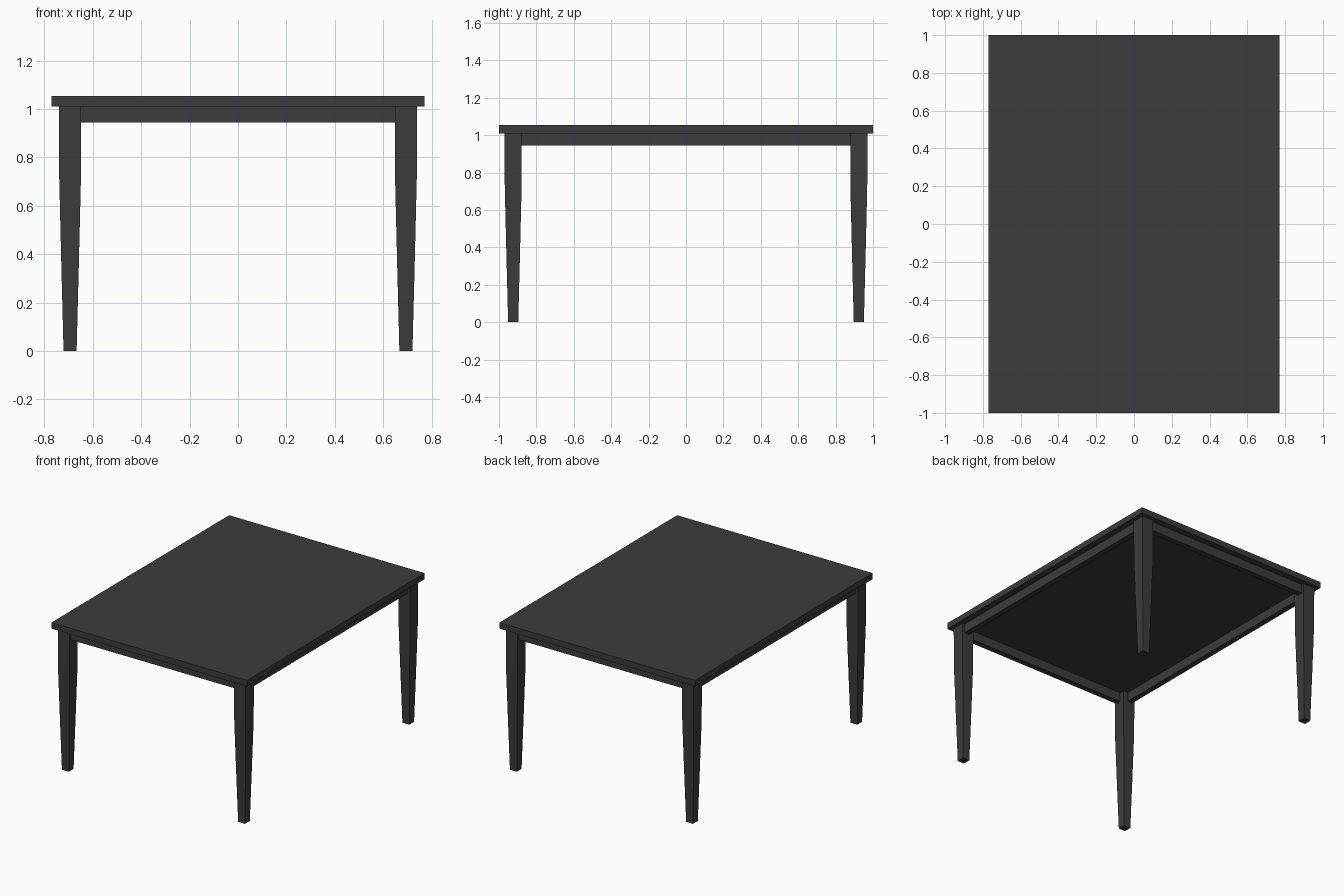
import bpy, bmesh

if "Cube" in bpy.data.objects:
    bpy.data.objects.remove(bpy.data.objects["Cube"])

mat = bpy.data.materials.new("dark_grey")
mat.diffuse_color = (0.045, 0.045, 0.045, 1)
mat.use_nodes = True
mat.node_tree.nodes["Principled BSDF"].inputs["Base Color"].default_value = mat.diffuse_color


def finish(name, bm):
    bmesh.ops.recalc_face_normals(bm, faces=bm.faces)
    me = bpy.data.meshes.new(name)
    bm.to_mesh(me)
    bm.free()
    me.materials.append(mat)
    ob = bpy.data.objects.new(name, me)
    bpy.context.collection.objects.link(ob)
    return ob


def loft(name, cx, cy, sections):
    """Square-section post through (z, half width) sections."""
    bm = bmesh.new()
    rings = [[bm.verts.new((cx + sx * h, cy + sy * h, z))
              for sx, sy in ((-1, -1), (1, -1), (1, 1), (-1, 1))]
             for z, h in sections]
    for a, b in zip(rings, rings[1:]):
        for i in range(4):
            j = (i + 1) % 4
            bm.faces.new((a[i], a[j], b[j], b[i]))
    bm.faces.new(rings[0])
    bm.faces.new(rings[-1])
    return finish(name, bm)


def box(name, x0, x1, y0, y1, z0, z1):
    bm = bmesh.new()
    bmesh.ops.create_cube(bm, size=1)
    for v in bm.verts:
        v.co = (x1 if v.co.x > 0 else x0,
                y1 if v.co.y > 0 else y0,
                z1 if v.co.z > 0 else z0)
    return finish(name, bm)


TOP_Z, LEG_X, LEG_Y = 1.01, 0.694, 0.924

# Table top
box("table_top", -0.77, 0.77, -1, 1, TOP_Z, 1.053)

# Tapered legs
taper = [(0, 0.027), (0.35, 0.036), (0.72, 0.045), (TOP_Z, 0.046)]
for sx, side in ((-1, "left"), (1, "right")):
    for sy, end in ((-1, "front"), (1, "back")):
        loft(f"{end}_{side}_leg", sx * LEG_X, sy * LEG_Y, taper)

# Apron rails between the legs
T = 0.02
RX, RY = LEG_X - 0.04, LEG_Y - 0.04
for s, end in ((-1, "front"), (1, "back")):
    c = s * (LEG_Y + 0.01)
    box(f"{end}_apron", -RX, RX, c - T, c + T, 0.945, TOP_Z)
for s, side in ((-1, "left"), (1, "right")):
    c = s * (LEG_X + 0.01)
    box(f"{side}_apron", c - T, c + T, -RY, RY, 0.945, TOP_Z)
